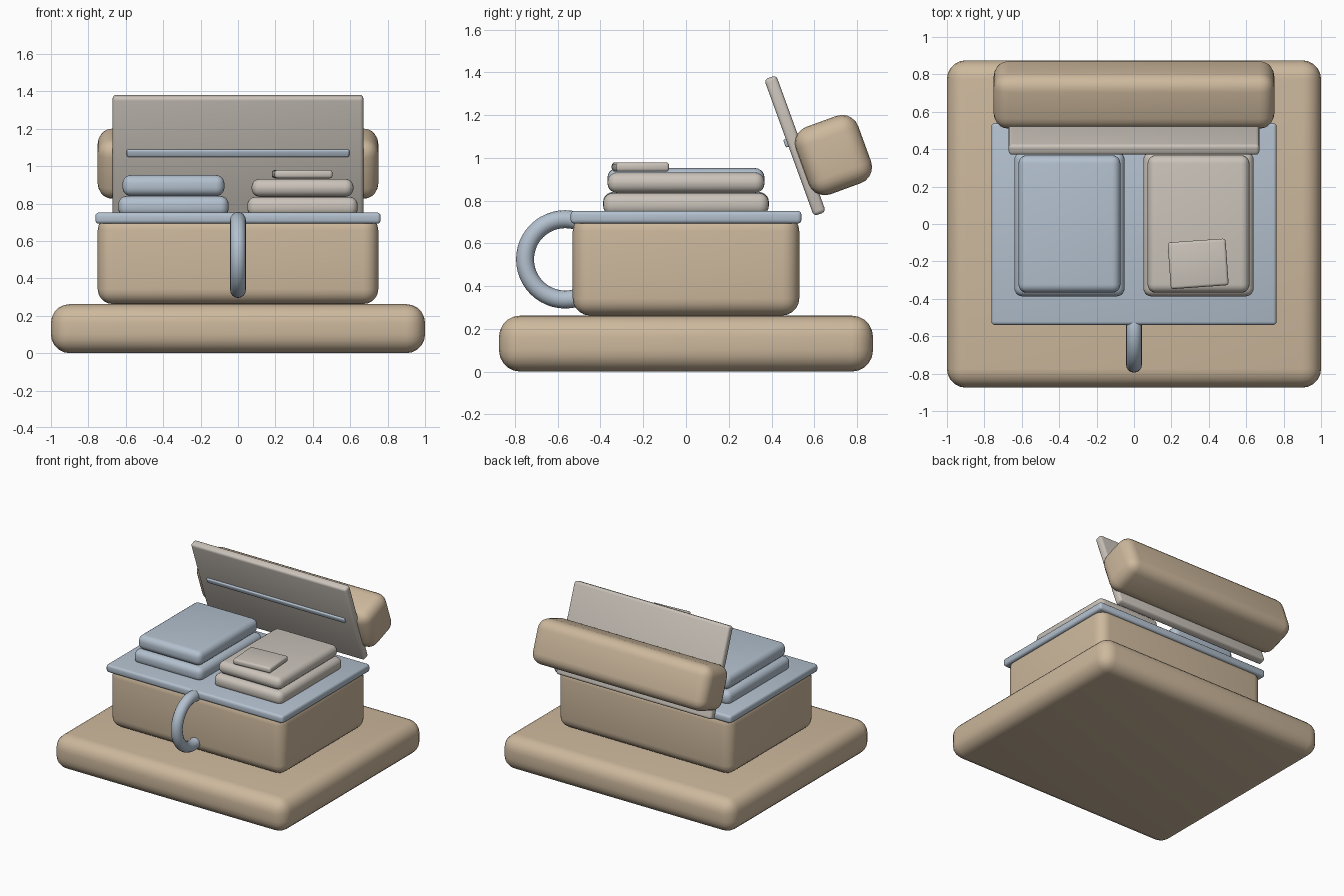
import bpy, math

if "Cube" in bpy.data.objects:
    bpy.data.objects.remove(bpy.data.objects["Cube"])


def material(name, rgb):
    m = bpy.data.materials.new(name)
    m.diffuse_color = (*rgb, 1)
    m.use_nodes = True
    m.node_tree.nodes["Principled BSDF"].inputs["Base Color"].default_value = m.diffuse_color
    return m


TAN = material("tan leather", (0.61, 0.48, 0.335))
BLUE = material("pale blue", (0.45, 0.53, 0.62))
GREY = material("warm grey", (0.59, 0.545, 0.49))


def finish(obj, name, mat):
    obj.name = name
    obj.data.materials.append(mat)
    bpy.ops.object.shade_smooth_by_angle(angle=math.radians(35))


def box(name, center, size, bevel, mat, rot=(0, 0, 0), segments=5):
    """Rounded box from its centre and full size."""
    bpy.ops.mesh.primitive_cube_add(size=1)
    obj = bpy.context.object
    obj.scale = size
    bpy.ops.object.transform_apply(location=False, rotation=False, scale=True)
    mod = obj.modifiers.new("round", 'BEVEL')
    mod.width = bevel
    mod.segments = segments
    bpy.ops.object.modifier_apply(modifier=mod.name)
    obj.location = center
    obj.rotation_euler = rot
    finish(obj, name, mat)
    return obj


# Plinth, case body and lining tray
box("plinth", (0, 0, 0.131), (2.0, 1.75, 0.262), 0.1, TAN)
box("case_body", (0, 0, 0.5), (1.5, 1.06, 0.475), 0.08, TAN)
box("lining_tray", (0, 0, 0.722), (1.525, 1.08, 0.06), 0.018, BLUE, segments=3)

# Ring handle on the front
bpy.ops.mesh.primitive_torus_add(location=(0, -0.565, 0.525),
                                 rotation=(0, math.pi / 2, 0),
                                 major_radius=0.188, minor_radius=0.042,
                                 major_segments=48, minor_segments=16)
finish(bpy.context.object, "handle", BLUE)

# Two stacks of folded clothes: side, material, lower top, upper top
for label, x, mat, mid, top in (("left", -0.345, BLUE, 0.84, 0.952),
                                ("right", 0.345, GREY, 0.836, 0.932)):
    box(label + "_lower_fold", (x, 0, (mid + 0.73) / 2),
        (0.59, 0.775, mid - 0.73), 0.045, mat)
    box(label + "_upper_fold", (x, 0, (mid + top) / 2),
        (0.545, 0.735, top - mid), 0.045, mat)

# Small folded note lying on the right stack
box("note", (0.343, -0.213, 0.957), (0.31, 0.25, 0.044), 0.015, GREY,
    (0, 0, math.radians(4)), 3)

# Open lid with its lining panel and strap, all leaning forward
TILT = (math.radians(20), 0, 0)
box("lid", (0, 0.69, 1.013), (1.5, 0.31, 0.335), 0.08, TAN, TILT)
box("lid_panel", (0, 0.51, 1.057), (1.34, 0.06, 0.68), 0.018, GREY, TILT, 3)
box("lid_strap", (0, 0.475, 1.071), (1.19, 0.03, 0.04), 0.008, BLUE, TILT, 3)
